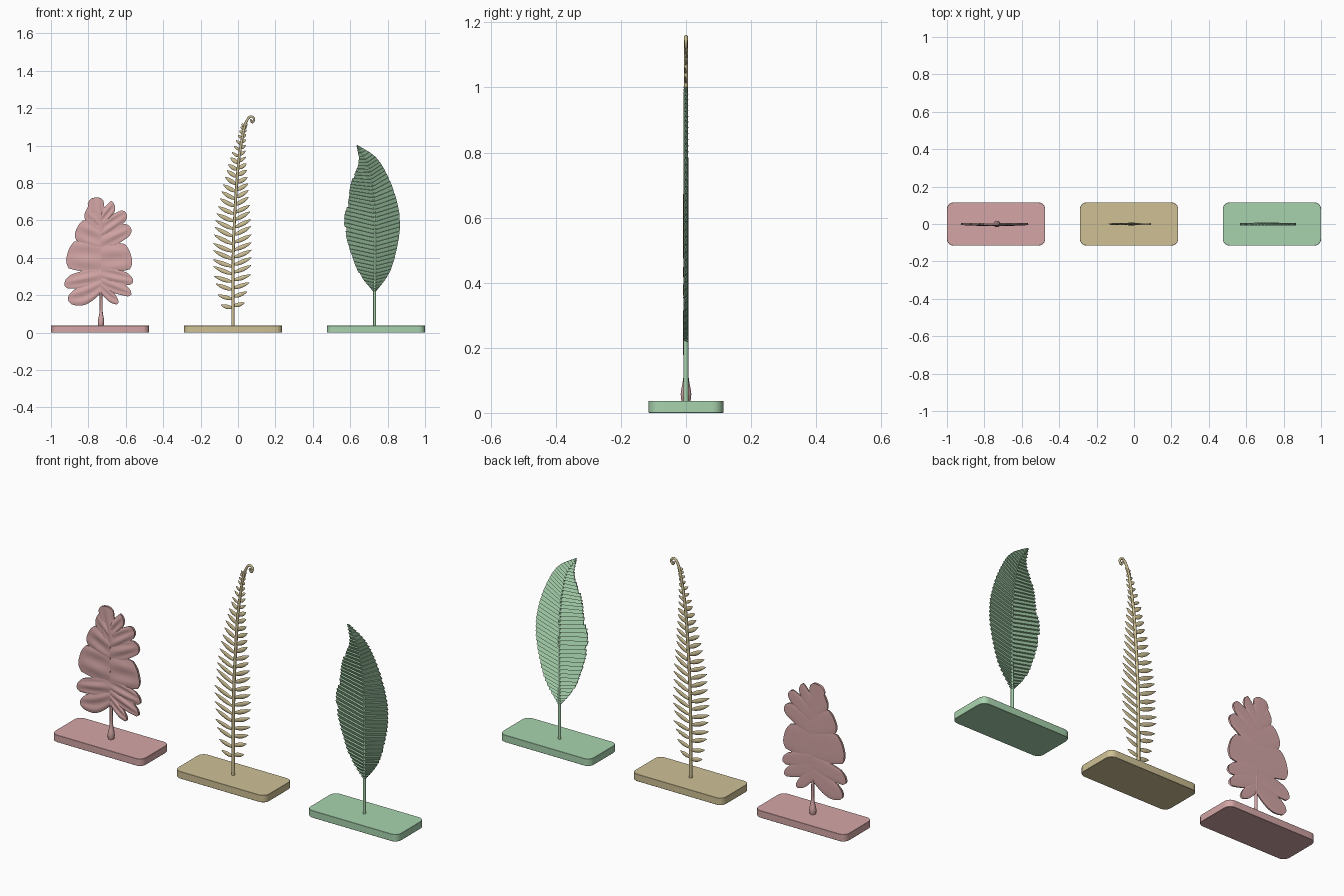
import bpy, bmesh, math, random
from mathutils import Vector

random.seed(4)
cube = bpy.data.objects.get("Cube")
if cube:
    bpy.data.objects.remove(cube, do_unlink=True)


def material(name, rgb):
    m = bpy.data.materials.new(name)
    m.use_nodes = True
    m.diffuse_color = (*rgb, 1)
    m.node_tree.nodes["Principled BSDF"].inputs["Base Color"].default_value = (*rgb, 1)
    return m


pink = material("dusty pink", (0.66, 0.38, 0.38))
straw = material("straw yellow", (0.62, 0.53, 0.30))
green = material("soft green", (0.39, 0.65, 0.42))


def loft(name, parts, mat, smooth=True):
    """Each part is a list of closed rings, skinned and capped."""
    bm = bmesh.new()
    for rings in parts:
        rows = [[bm.verts.new(p) for p in ring] for ring in rings]
        n = len(rows[0])
        for a, b in zip(rows, rows[1:]):
            for i in range(n):
                j = (i + 1) % n
                bm.faces.new((a[i], a[j], b[j], b[i]))
        bm.faces.new(rows[0][::-1])
        bm.faces.new(rows[-1])
    bmesh.ops.recalc_face_normals(bm, faces=bm.faces)
    mesh = bpy.data.meshes.new(name)
    bm.to_mesh(mesh)
    bm.free()
    mesh.materials.append(mat)
    obj = bpy.data.objects.new(name, mesh)
    bpy.context.collection.objects.link(obj)
    if smooth:
        bpy.ops.object.select_all(action='DESELECT')
        obj.select_set(True)
        bpy.context.view_layer.objects.active = obj
        bpy.ops.object.shade_smooth_by_angle(angle=math.radians(40))
    return obj


def sample(pts, t):
    """Smooth curve through points; t counts in points."""
    last = len(pts) - 1
    i = max(0, min(int(t), last - 1))
    f = t - i
    a, b, c, d = (Vector(pts[max(0, min(k, last))]) for k in range(i - 1, i + 3))
    return b + (c - a) * f / 2 + (a * 2 - b * 5 + c * 4 - d) * f * f / 2 + (b * 3 - a - c * 3 + d) * f ** 3 / 2


def tube(path, radius, steps, sides=10):
    """Rings of a round rod along a path in the x-z plane."""
    rings = []
    for k in range(steps + 1):
        t = (len(path) - 1) * k / steps
        p = sample(path, t)
        d = (sample(path, t + 0.02) - sample(path, t - 0.02)).normalized()
        r = radius(k / steps)
        ring = []
        for s in range(sides):
            a = math.tau * s / sides
            ring.append((p.x + d.y * r * math.cos(a), r * math.sin(a), p.y - d.x * r * math.cos(a)))
        rings.append(ring)
    return rings


# Rounded base plates
def base(name, cx, mat):
    hx, hy, r, h = 0.2625, 0.115, 0.035, 0.037

    def ring(z, inset):
        out = []
        for q, (sx, sy) in enumerate(((1, 1), (-1, 1), (-1, -1), (1, -1))):
            for k in range(7):
                a = math.pi / 2 * (q + k / 6)
                out.append((cx + sx * (hx - r) + (r - inset) * math.cos(a),
                            sy * (hy - r) + (r - inset) * math.sin(a), z))
        return out
    loft(name, [[ring(0, 0.001), ring(0.001, 0), ring(h - 0.001, 0), ring(h, 0.001)]], mat)


base("split_leaf_base", -0.7375, pink)
base("fern_base", -0.0265, straw)
base("banana_leaf_base", 0.7375, green)

# Split leaf: rippled lobes fanning from a midrib
RIB = -0.733


def lobe(a, b, c, d, seed, droop=0.0):
    """Slab between lower edge a-c and upper edge b-d, rippled in front."""
    a, b, c, d = map(Vector, (a, b, c, d))
    nu, nv = 14, 14
    rings = []
    for i in range(nu + 1):
        front, back = [], []
        for j in range(nv + 1):
            v = j / nv
            u = i / nu * (1 - 0.13 * abs(2 * v - 1) ** 3)
            bow = math.sin(math.pi * u)
            low = a.lerp(c, u) - Vector((0, 0.008 + droop)) * bow
            top = b.lerp(d, u) + Vector((0, 0.006)) * bow
            p = low.lerp(top, v)
            edge = 1 - abs(2 * v - 1) ** 4
            ripple = 0.003 * math.sin(v * 11 + seed) * math.sin(math.pi * min(1, u * 0.9 + 0.1))
            lift = 0.003 + 0.005 * edge * (1 - 0.5 * u) + ripple * edge
            front.append((p.x, -lift, p.y))
            back.append((p.x, 0.004 + 0.002 * edge, p.y))
        rings.append(front + back[::-1])
    return rings


# root low, root high, tip x, tip low, tip high, droop
LEFT = [(.21, .29, -.915, .16, .215, .03), (.26, .35, -.935, .235, .30, 0),
        (.32, .48, -.93, .35, .485, 0), (.44, .56, -.885, .505, .605, 0),
        (.53, .62, -.83, .615, .69, 0)]
RIGHT = [(.21, .28, -.635, .15, .19, .01), (.24, .32, -.565, .19, .24, 0),
         (.28, .36, -.555, .255, .31, 0), (.32, .48, -.555, .345, .47, 0),
         (.43, .54, -.56, .53, .585, 0), (.50, .59, -.585, .61, .66, 0),
         (.56, .64, -.65, .66, .71, 0)]
lobes = []
for rows in (LEFT, RIGHT):
    for k, (r0, r1, tx, t0, t1, droop) in enumerate(rows):
        lean = (t1 - t0) * (0.25 if r0 < 0.42 else 0.45)
        inward = lean if tx < RIB else -lean
        lobes.append(lobe((RIB, r0), (RIB, r1), (tx, t0), (tx + inward, t1), k * 2.1, droop))
lobes.append(lobe((-.775, .54), (-.70, .54), (-.808, .715), (-.722, .728), 1))
loft("split_leaf_lobes", lobes, pink)
loft("split_leaf_stem", [tube([(RIB, .03), (-.732, .09), (-.732, .16), (-.735, .4), (-.738, .64)],
     lambda f: 0.011 + 0.007 * math.exp(-(f * 9 - 1.2) ** 2) - 0.007 * f, 30)], pink)

# Fern: curled stalk with paired leaflets
STALK = [(-.027, .03), (-.027, .26), (-.024, .48), (-.013, .70), (.003, .91), (.03, 1.08),
         (.05, 1.138), (.07, 1.156), (.086, 1.142), (.078, 1.124), (.068, 1.133), (.074, 1.139)]
loft("fern_stalk", [tube(STALK, lambda f: 0.0085 - 0.004 * f, 90)], straw)

LENGTHS = [(.03, 0), (.105, 0), (.115, 0), (.088, 0), (.052, 0), (.022, 0)]


def leaflet(t, side):
    root = sample(STALK, t)
    length = sample(LENGTHS, t).x * (1.0 if side < 0 else 0.92)
    angle = math.radians(14 + 5 * t + random.uniform(-3, 3))
    along = Vector((side * math.cos(angle), math.sin(angle)))
    across = Vector((-along.y, along.x))
    sway = random.uniform(-0.004, 0.004)
    rings = []
    for k in range(9):
        f = k / 8
        w = (0.0115 if length > 0.05 else 0.008) * math.sin(math.pi * (0.08 + 0.9 * f)) ** 0.8
        p = root + along * length * f + Vector((0, 0.1 * length * f * (f - 1)))
        ring = []
        for s in range(8):
            a = math.tau * s / 8
            q = p + across * w * math.cos(a)
            ring.append((q.x, sway * f + 0.4 * w * math.sin(a), q.y))
        rings.append(ring)
    return rings


PAIRS = 27
leaflets = [leaflet(0.5 + 4.75 * k / (PAIRS - 1) + (0.04 if side > 0 else 0), side)
            for k in range(PAIRS) for side in (-1, 1)]
loft("fern_leaflets", leaflets, straw)

# Banana leaf: pleated halves either side of a curved midrib
MIDRIB = [(.73, .215), (.732, .30), (.733, .42), (.732, .55), (.728, .68), (.715, .80), (.69, .91), (.635, 1.0)]
EDGES = {
    "left": [(.866, 0)] and [(.738, .22), (.81, .32), (.85, .45), (.867, .59), (.845, .72), (.795, .85), (.735, .94), (.638, 1.003)],
    "right": [(.722, .22), (.645, .32), (.595, .45), (.567, .59), (.588, .71), (.607, .81), (.645, .91), (.633, 1.003)],
}
PLEATS = 42
for side, edge in EDGES.items():
    rings = []
    for k in range(PLEATS):
        nick = random.choice((0, 0, 0.01, 0.02, 0.06)) if side == "right" else random.uniform(0, 0.015)
        for f, y in ((0.0, 0.004), (0.93, -0.005)):
            t = 7 * (k + f) / PLEATS
            rib = sample(MIDRIB, t)
            tip = sample(edge, t).lerp(rib, nick)
            rings.append([(rib.x, y - 0.003, rib.y), (tip.x, y - 0.002, tip.y),
                          (tip.x, y + 0.002, tip.y), (rib.x, y + 0.003, rib.y)])
    loft("banana_leaf_" + side + "_half", [rings], green, smooth=False)
loft("banana_leaf_midrib", [tube(MIDRIB, lambda f: 0.0075 - 0.005 * f, 40)], green)
loft("banana_leaf_stem", [tube([(.73, .03), (.73, .12), (.73, .225)], lambda f: 0.0075, 4)], green)
